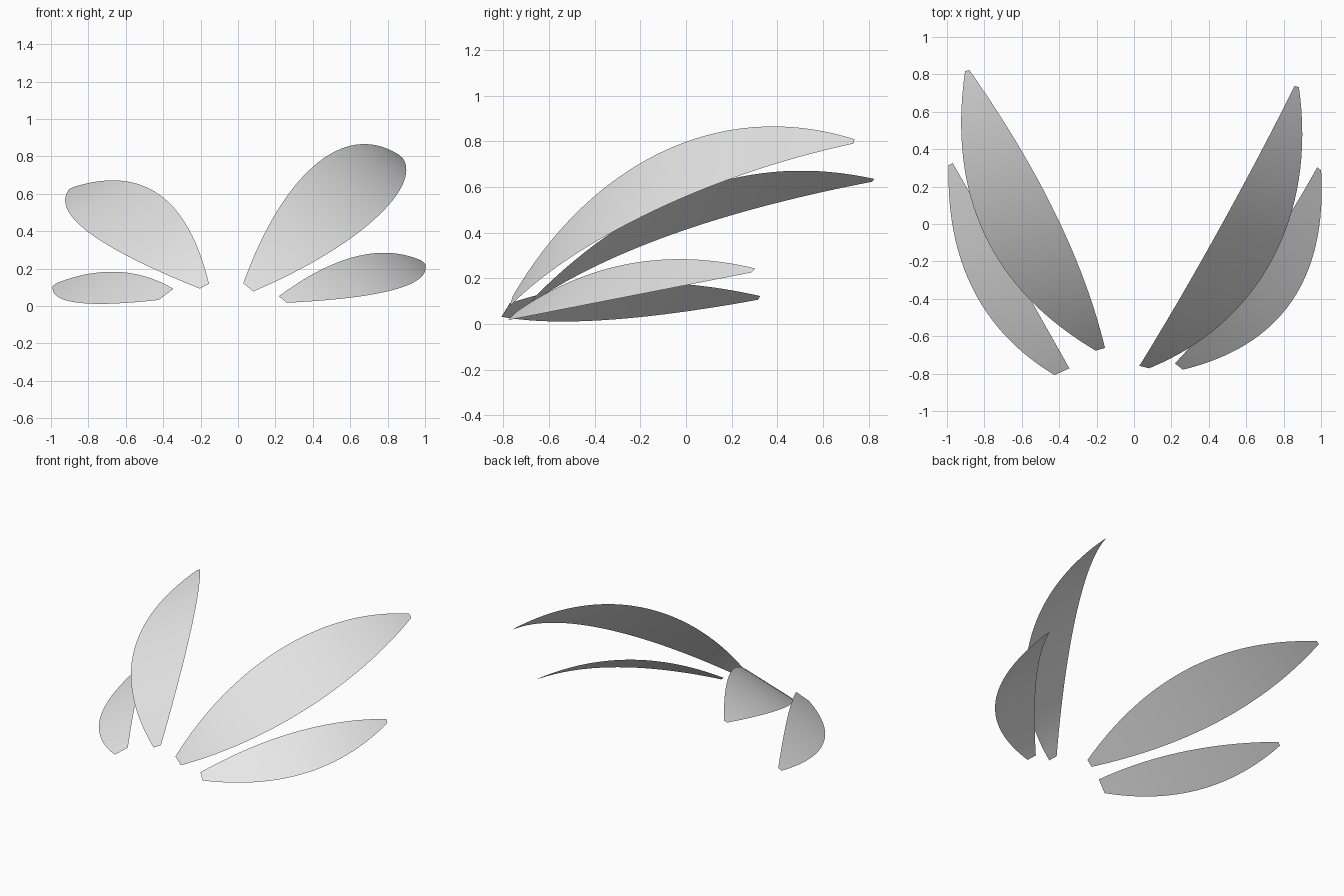
import bpy
import bmesh
from mathutils import Vector

cube = bpy.data.objects.get("Cube")
if cube:
    bpy.data.objects.remove(cube, do_unlink=True)

# One pale grey for all blades
grey = bpy.data.materials.new("pale_grey")
grey.use_nodes = True
grey.diffuse_color = (0.8, 0.8, 0.8, 1)
shader = next(n for n in grey.node_tree.nodes if n.type == "BSDF_PRINCIPLED")
shader.inputs["Base Color"].default_value = grey.diffuse_color

ROWS, COLS = 32, 6


def spine_point(points, t):
    """Point on a Bezier spine of any degree."""
    points = [Vector(p) for p in points]
    while len(points) > 1:
        points = [a.lerp(b, t) for a, b in zip(points, points[1:])]
    return points[0]


def leaf_width(t, root, tip):
    """Leaf outline: blunt ends with a full belly of width one."""
    ends = root * (1 - t) + tip * t
    return ends + (1 - (root + tip) / 2) * 4 * t * (1 - t)


def make_blade(name, spine, half_width, root, tip):
    """Thin sheet swept along a bent spine."""
    bm = bmesh.new()
    across = Vector(half_width)
    grid = []
    for i in range(ROWS + 1):
        t = i / ROWS
        centre = spine_point(spine, t)
        reach = across * leaf_width(t, root, tip)
        grid.append([bm.verts.new(centre + reach * (2 * j / COLS - 1))
                     for j in range(COLS + 1)])
    for a, b in zip(grid, grid[1:]):
        for j in range(COLS):
            bm.faces.new((a[j], a[j + 1], b[j + 1], b[j]))
    # Turn the sheet so its upper side is the outside
    bm.normal_update()
    if sum(f.normal.z for f in bm.faces) < 0:
        bmesh.ops.reverse_faces(bm, faces=bm.faces[:])
    for f in bm.faces:
        f.smooth = True
    mesh = bpy.data.meshes.new(name)
    bm.to_mesh(mesh)
    bm.free()
    mesh.materials.append(grey)
    blade = bpy.data.objects.new(name, mesh)
    bpy.context.collection.objects.link(blade)


# Upper pair of long blades
make_blade("left_upper_blade",
           [(0.055, -0.765, 0.10), (0.45, -0.48, 0.51),
            (0.77, 0.085, 0.82), (0.87, 0.735, 0.80)],
           (0.165, -0.04, -0.14), root=0.16, tip=0.07)
make_blade("right_upper_blade",
           [(-0.18, -0.67, 0.106), (-0.684, -0.075, 0.622), (-0.892, 0.82, 0.63)],
           (-0.19, -0.055, -0.10), root=0.13, tip=0.06)

# Lower pair of short blades
make_blade("left_lower_blade",
           [(0.24, -0.762, 0.035), (0.857, -0.43, 0.219), (0.99, 0.295, 0.235)],
           (0.105, -0.085, -0.088), root=0.2, tip=0.1)
make_blade("right_lower_blade",
           [(-0.385, -0.79, 0.062), (-0.818, -0.365, 0.112), (-0.98, 0.32, 0.115)],
           (-0.11, -0.05, -0.082), root=0.36, tip=0.1)
